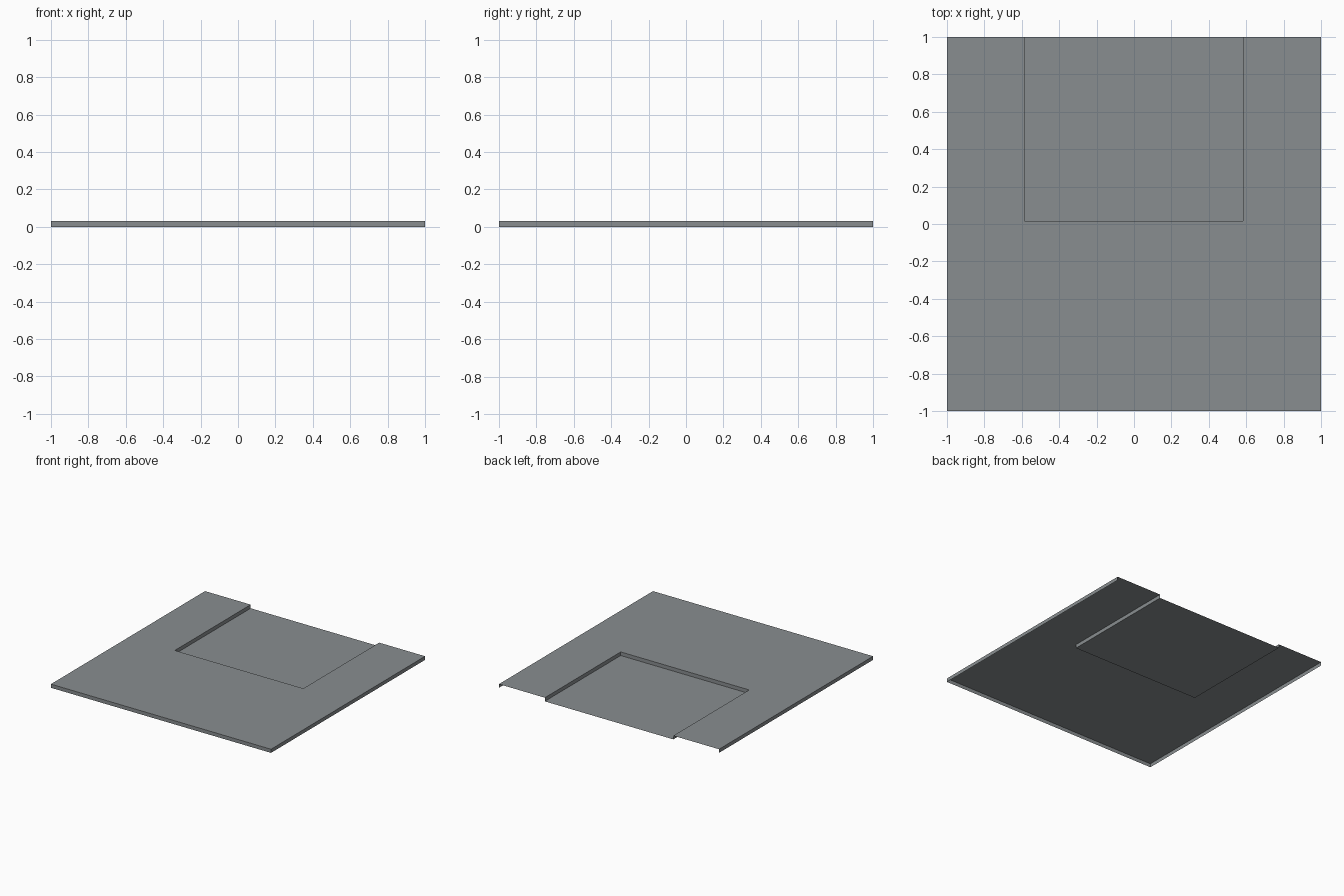
import bpy, bmesh

if "Cube" in bpy.data.objects:
    bpy.data.objects.remove(bpy.data.objects["Cube"])

H = 0.03                       # height of the deck above the ground
RX0, RX1, RY = -0.585, 0.583, 0.015   # edges of the recess

grey = bpy.data.materials.new("slate grey")
grey.diffuse_color = (0.25, 0.27, 0.28, 1)
grey.use_nodes = True
grey.node_tree.nodes["Principled BSDF"].inputs["Base Color"].default_value = grey.diffuse_color


def sheet(name, quads):
    """Make one open sheet object from a few four-cornered faces."""
    bm = bmesh.new()
    for q in quads:
        bm.faces.new([bm.verts.new(p) for p in q])
    bmesh.ops.remove_doubles(bm, verts=bm.verts, dist=1e-5)
    me = bpy.data.meshes.new(name)
    bm.to_mesh(me)
    bm.free()
    me.materials.append(grey)
    bpy.context.collection.objects.link(bpy.data.objects.new(name, me))


def flat(x0, x1, y0, y1, z):
    return [(x0, y0, z), (x1, y0, z), (x1, y1, z), (x0, y1, z)]


def wall(a, b):
    """Upright face from a to b, facing right of the direction of travel."""
    return [(*a, 0), (*b, 0), (*b, H), (*a, H)]


# raised deck wrapping three sides of the recess
sheet("deck", [flat(-1, RX0, RY, 1, H), flat(RX1, 1, RY, 1, H),
               flat(-1, RX0, -1, RY, H), flat(RX0, RX1, -1, RY, H),
               flat(RX1, 1, -1, RY, H)])

# outer skirt on left, front and right; the back is open
sheet("outer_skirt", [wall((-1, 1), (-1, -1)), wall((-1, -1), (1, -1)),
                      wall((1, -1), (1, 1))])

# recess walls facing inwards
sheet("recess_walls", [wall((RX1, 1), (RX1, RY)), wall((RX1, RY), (RX0, RY)),
                       wall((RX0, RY), (RX0, 1))][::1])

# sunken floor
sheet("recess_floor", [flat(RX0, RX1, RY, 1, 0)])

# turn the recess walls so they face the sunken floor
bpy.data.objects["recess_walls"].data.flip_normals()
